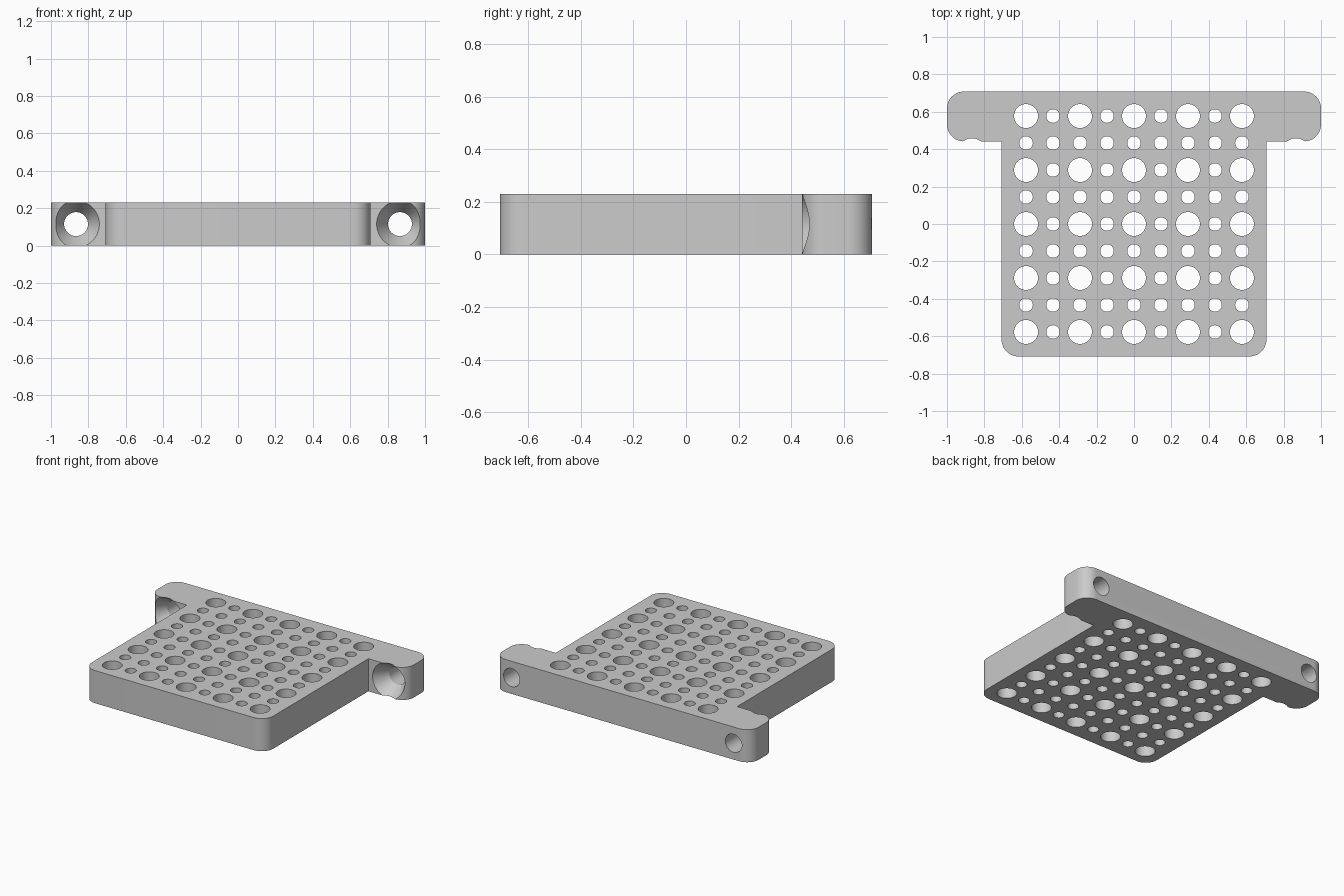
import bpy
import bmesh
import math
from mathutils import Matrix, Vector

HALF = 0.708       # half width and depth of the plate
HEIGHT = 0.23
EAR_Y = 0.442      # front face of the ears
FILLET = 0.09
PITCH = 0.1443     # spacing of the hole grid

old = bpy.data.objects.get("Cube")
if old:
    bpy.data.objects.remove(old, do_unlink=True)

grey = bpy.data.materials.new("plain grey")
grey.use_nodes = True
colour = (0.6, 0.6, 0.6, 1)
grey.diffuse_color = colour
grey.node_tree.nodes["Principled BSDF"].inputs["Base Color"].default_value = colour


def make_object(name, bm):
    bmesh.ops.recalc_face_normals(bm, faces=bm.faces[:])
    mesh = bpy.data.meshes.new(name)
    bm.to_mesh(mesh)
    bm.free()
    mesh.materials.append(grey)
    obj = bpy.data.objects.new(name, mesh)
    bpy.context.collection.objects.link(obj)
    return obj


def corner(cx, cy, start, steps=12):
    """Quarter circle of outline points, counter-clockwise from a start angle."""
    angles = [math.radians(start + 90 * i / steps) for i in range(steps + 1)]
    return [(cx + FILLET * math.cos(a), cy + FILLET * math.sin(a)) for a in angles]


def lathe(bm, profile, matrix, sides):
    """Closed solid of revolution from (radius, height) pairs around local z."""
    rings = []
    for r, h in profile:
        angles = [2 * math.pi * i / sides for i in range(sides)]
        rings.append([bm.verts.new(matrix @ Vector((r * math.cos(a), r * math.sin(a), h)))
                      for a in angles])
    for low, high in zip(rings, rings[1:]):
        for i in range(sides):
            j = (i + 1) % sides
            bm.faces.new((low[i], low[j], high[j], high[i]))
    bm.faces.new(rings[0][::-1])
    bm.faces.new(rings[-1])


def cut(target, cutter):
    cutter.hide_render = True
    mod = target.modifiers.new("cut", 'BOOLEAN')
    mod.operation = 'DIFFERENCE'
    mod.solver = 'EXACT'
    mod.object = cutter
    bpy.context.view_layer.objects.active = target
    bpy.ops.object.modifier_apply(modifier=mod.name)
    bpy.data.objects.remove(cutter, do_unlink=True)


# T-shaped plate: right half of the outline, mirrored and extruded
half = corner(HALF - FILLET, FILLET - HALF, -90)
half.append((HALF, EAR_Y))
half += corner(1 - FILLET, EAR_Y + FILLET, -90)
half += corner(1 - FILLET, HALF - FILLET, 0)
outline = half + [(-x, y) for x, y in reversed(half)]
bm = bmesh.new()
base = bm.faces.new([bm.verts.new((x, y, 0)) for x, y in outline])
top = bmesh.ops.extrude_face_region(bm, geom=[base])
bmesh.ops.translate(bm, vec=(0, 0, HEIGHT),
                    verts=[v for v in top["geom"] if isinstance(v, bmesh.types.BMVert)])
plate = make_object("perforated_plate", bm)

# Grid of large and small through holes
bm = bmesh.new()
for i in range(-4, 5):
    for j in range(-4, 5):
        r = 0.064 if i % 2 == 0 and j % 2 == 0 else 0.036
        lathe(bm, [(r, -0.1), (r, HEIGHT + 0.1)],
              Matrix.Translation((i * PITCH, j * PITCH, 0)), 40)
cut(plate, make_object("grid_hole_cutter", bm))

# Countersunk screw holes through the ears, front to back
screw = [(0.15, -0.042), (0.125, 0), (0.064, 0.1), (0.064, 0.4)]
bm = bmesh.new()
for side in (-1, 1):
    place = Matrix.Translation((side * 0.866, EAR_Y, HEIGHT / 2))
    lathe(bm, screw, place @ Matrix.Rotation(-math.pi / 2, 4, 'X'), 48)
cut(plate, make_object("screw_hole_cutter", bm))

# Smooth round walls, sharp edges
bpy.ops.object.select_all(action='DESELECT')
plate.select_set(True)
bpy.context.view_layer.objects.active = plate
bpy.ops.object.shade_smooth_by_angle(angle=math.radians(25))
